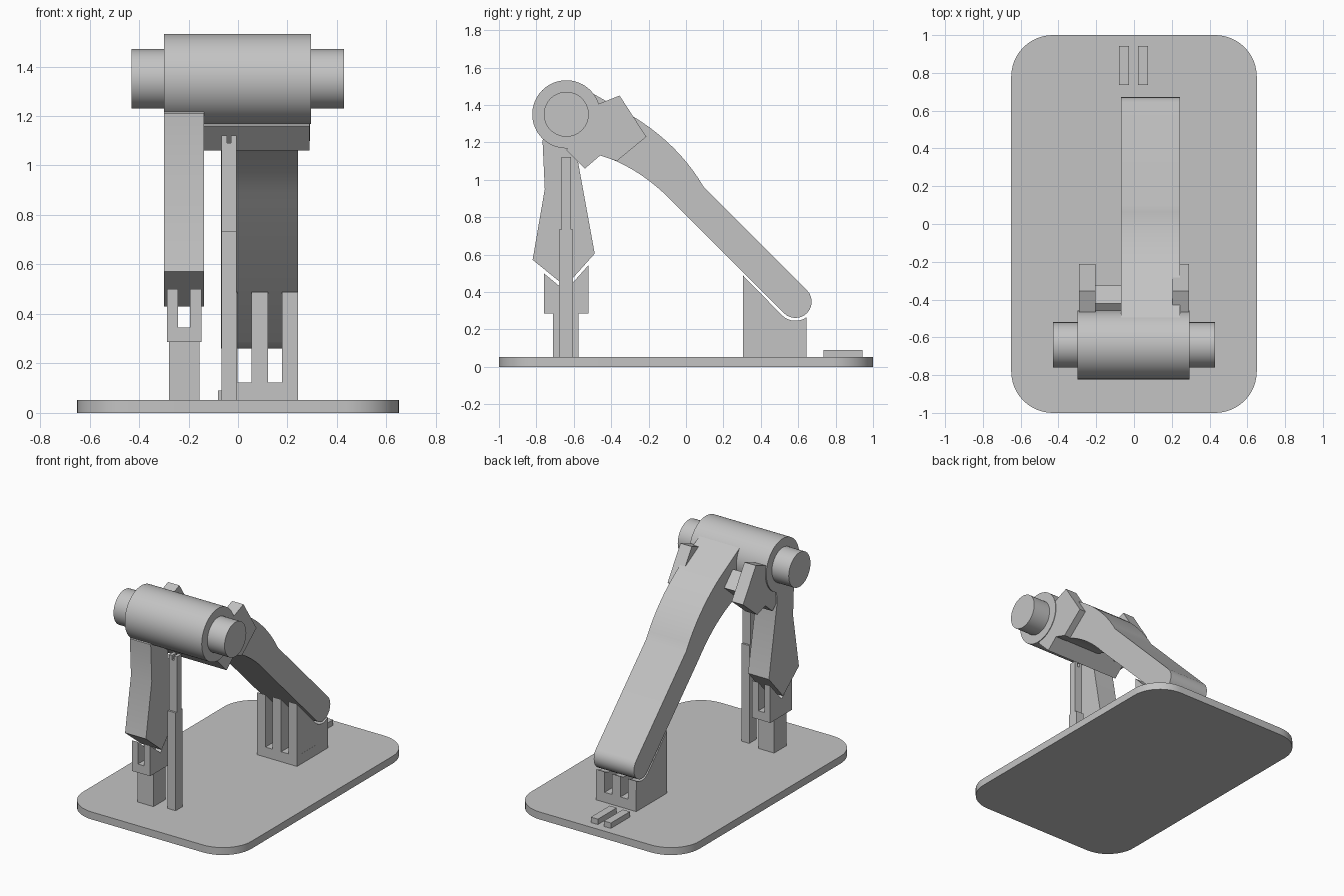
import bpy, bmesh, math
from math import radians, cos, sin

cube = bpy.data.objects.get("Cube")
if cube:
    bpy.data.objects.remove(cube)

grey = bpy.data.materials.new("plain_grey")
grey.use_nodes = True
COLOUR = (0.55, 0.55, 0.55, 1)
grey.diffuse_color = COLOUR
grey.node_tree.nodes["Principled BSDF"].inputs["Base Color"].default_value = COLOUR


def prism(name, points, start, length, axis="x"):
    """Extrude a closed profile: (y, z) along x, or (x, y) along z."""
    bm = bmesh.new()
    if axis == "x":
        verts = [bm.verts.new((start, a, b)) for a, b in points]
        step = (length, 0, 0)
    else:
        verts = [bm.verts.new((a, b, start)) for a, b in points]
        step = (0, 0, length)
    face = bm.faces.new(verts)
    grown = bmesh.ops.extrude_face_region(bm, geom=[face])["geom"]
    bmesh.ops.translate(bm, vec=step, verts=[v for v in grown if isinstance(v, bmesh.types.BMVert)])
    bmesh.ops.recalc_face_normals(bm, faces=bm.faces)
    mesh = bpy.data.meshes.new(name)
    bm.to_mesh(mesh)
    bm.free()
    obj = bpy.data.objects.new(name, mesh)
    bpy.context.collection.objects.link(obj)
    mesh.materials.append(grey)
    bpy.ops.object.select_all(action="DESELECT")
    obj.select_set(True)
    bpy.context.view_layer.objects.active = obj
    bpy.ops.object.shade_smooth_by_angle(angle=radians(25))
    return obj


def rect(a0, a1, b0, b1):
    return [(a0, b0), (a1, b0), (a1, b1), (a0, b1)]


def arc(cx, cy, r, start, end, n=12):
    angles = [radians(start + (end - start) * i / n) for i in range(n + 1)]
    return [(cx + r * cos(t), cy + r * sin(t)) for t in angles]


def bend(p, q, r, n=10):
    """Quadratic curve from p to r pulled towards q."""
    return [tuple((1 - t) ** 2 * a + 2 * t * (1 - t) * b + t * t * c for a, b, c in zip(p, q, r))
            for t in (i / n for i in range(n + 1))]


# Base plate with rounded corners
corners = []
for sx, sy, turn in ((1, 1, 0), (-1, 1, 90), (-1, -1, 180), (1, -1, 270)):
    corners += arc(sx * 0.43, sy * 0.78, 0.22, turn, turn + 90)
prism("base_plate", corners, 0, 0.052, "z")

# Barrel and shaft across the top
prism("barrel", arc(-0.64, 1.35, 0.182, 0, 354.375, 63), -0.3, 0.595)
prism("shaft", arc(-0.64, 1.35, 0.12, 0, 354.375, 63), -0.43, 0.858)

# Long curved arm down to the rear
END = (0.585, 0.348)
outline = arc(*END, 0.087, -135, 45)
outline += bend((0.094, 0.963), (-0.04, 1.19), (-0.28, 1.337))
outline += [(-0.54, 1.485), (-0.64, 1.35), (-0.58, 1.19), (-0.46, 1.132)]
outline += bend((-0.46, 1.132), (-0.23, 1.06), (-0.04, 0.849))[1:]
prism("rear_arm", outline, -0.068, 0.311)

# Side lugs beside the arm and the bar joining them underneath
lug = [(-0.52, 1.385), (-0.355, 1.45), (-0.212, 1.23), (-0.37, 1.1), (-0.46, 1.13), (-0.6, 1.25)]
for side, x in (("right", -0.292), ("left", 0.203)):
    prism(side + "_lug", lug, x, 0.088)
prism("lug_crossbar", [(-0.54, 1.06), (-0.325, 1.245), (-0.42, 1.34), (-0.64, 1.16)], -0.291, 0.581)

# Front leg with a pointed foot
prism("front_leg", [(-0.767, 1.21), (-0.755, 0.95), (-0.82, 0.572), (-0.645, 0.43),
                    (-0.488, 0.605), (-0.578, 1.1), (-0.57, 1.25), (-0.7, 1.3)], -0.299, 0.161)

# Forked socket below the front leg
prism("socket_stem", rect(-0.71, -0.575, 0.05, 0.29), -0.279, 0.123)
prism("socket_floor", rect(-0.76, -0.52, 0.286, 0.346), -0.287, 0.139)
socket = [(-0.76, 0.34), (-0.52, 0.34), (-0.52, 0.545), (-0.645, 0.405), (-0.76, 0.5)]
for side, x in (("right", -0.287), ("left", -0.195)):
    prism(side + "_socket_prong", socket, x, 0.045 if side == "right" else 0.047)

# Slim post, stepped halfway and notched at the top
prism("post_lower", rect(-0.68, -0.603, 0.05, 0.735), -0.067, 0.061)
prism("post_upper", rect(-0.666, -0.616, 0.73, 1.09), -0.067, 0.061)
for side, x in (("right", -0.067), ("left", -0.029)):
    prism(side + "_post_tip", rect(-0.666, -0.616, 1.085, 1.122), x, 0.023)

# Rear cradle: low block with three prongs shaped to the arm
prism("cradle_block", rect(0.305, 0.645, 0.05, 0.122), -0.067, 0.31)
cradle = [(0.645, 0.12), (0.305, 0.12), (0.305, 0.488)] + arc(*END, 0.102, -135, -54, 8)
for i in range(3):
    prism("cradle_prong_%d" % (i + 1), cradle, -0.067 + i * 0.122, 0.0655)

# Two small bars at the back edge of the plate
for side, x in (("right", -0.08), ("left", 0.021)):
    prism(side + "_bar", rect(0.735, 0.943, 0.05, 0.09), x, 0.054)
